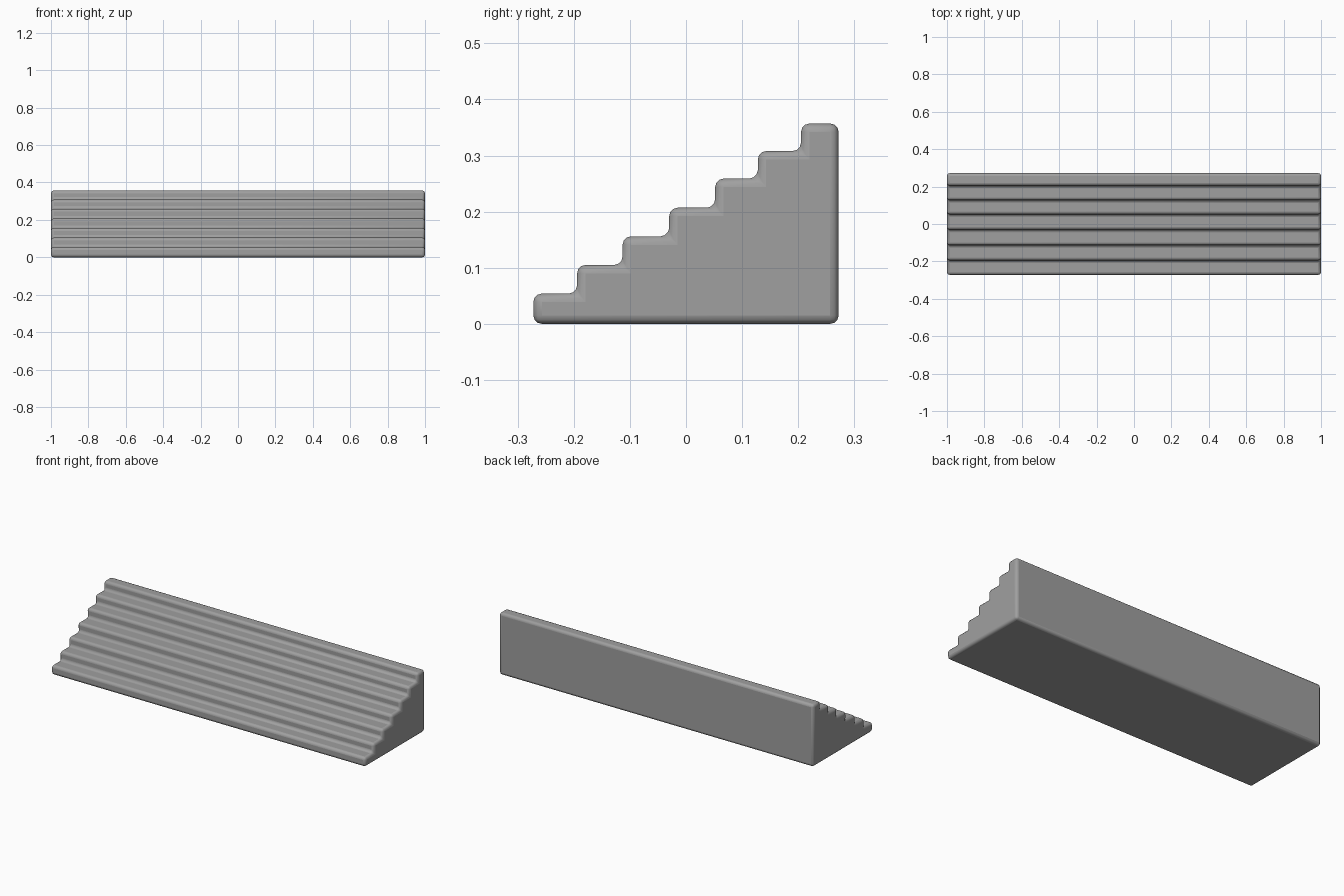
import bpy
import bmesh
import math

cube = bpy.data.objects.get("Cube")
if cube:
    bpy.data.objects.remove(cube, do_unlink=True)

# Plain stone grey
stone = bpy.data.materials.new("stone_grey")
stone.use_nodes = True
GREY = (0.35, 0.35, 0.35, 1)
stone.diffuse_color = GREY
stone.node_tree.nodes["Principled BSDF"].inputs["Base Color"].default_value = GREY

# Stepped side profile: riser positions and tread heights
risers = [-0.272, -0.194, -0.113, -0.03, 0.052, 0.128, 0.205]
treads = [0.054, 0.105, 0.156, 0.207, 0.259, 0.308, 0.357]
BACK, HALF = 0.272, 1.0
profile = [(BACK, 0), (risers[0], 0)]
for i, (y, z) in enumerate(zip(risers, treads)):
    next_y = risers[i + 1] if i + 1 < len(risers) else BACK
    profile += [(y, z), (next_y, z)]

# Extrude the profile across the full width
bm = bmesh.new()
side = bm.faces.new([bm.verts.new((-HALF, y, z)) for y, z in profile])
extruded = bmesh.ops.extrude_face_region(bm, geom=[side], use_keep_orig=True)
moved = [v for v in extruded["geom"] if isinstance(v, bmesh.types.BMVert)]
bmesh.ops.translate(bm, verts=moved, vec=(2 * HALF, 0, 0))
bmesh.ops.recalc_face_normals(bm, faces=bm.faces)
mesh = bpy.data.meshes.new("staircase")
bm.to_mesh(mesh)
bm.free()
mesh.materials.append(stone)
stairs = bpy.data.objects.new("staircase", mesh)
bpy.context.collection.objects.link(stairs)

# Worn, rounded edges
bevel = stairs.modifiers.new("rounded_edges", "BEVEL")
bevel.width = 0.015
bevel.segments = 3
bevel.limit_method = "ANGLE"
bevel.angle_limit = math.radians(30)

bpy.context.view_layer.objects.active = stairs
stairs.select_set(True)
bpy.ops.object.shade_smooth_by_angle(angle=math.radians(60))
